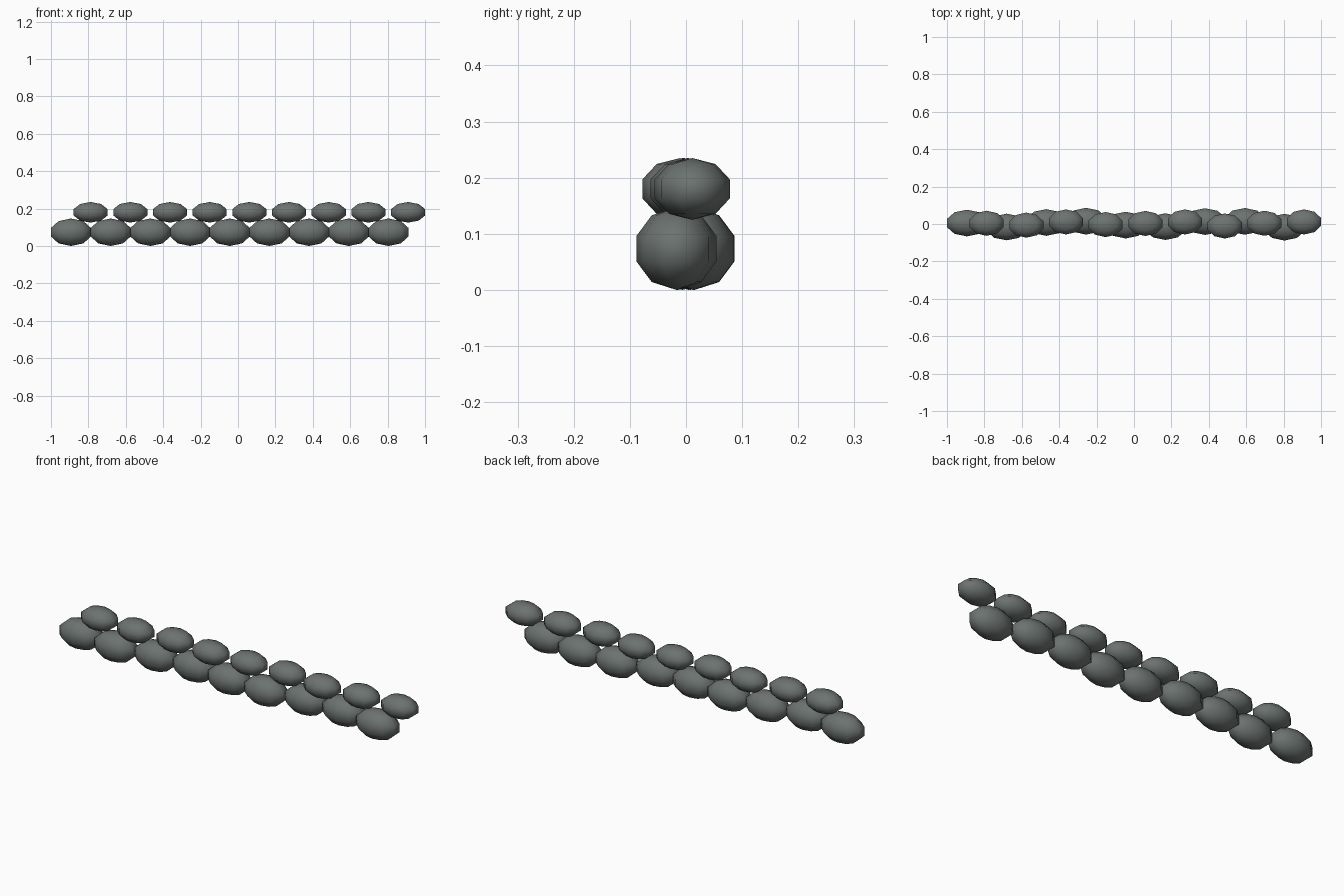
import bpy, bmesh
from mathutils import Matrix

if "Cube" in bpy.data.objects:
    bpy.data.objects.remove(bpy.data.objects["Cube"])

# one stone colour
stone = bpy.data.materials.new("dark_grey_stone")
stone.diffuse_color = (0.15, 0.17, 0.162, 1)
stone.use_nodes = True
stone.node_tree.nodes["Principled BSDF"].inputs["Base Color"].default_value = stone.diffuse_color

SPACING = 0.2122


def stone_row(name, start, z, radii, offsets):
    """A row of squashed low-poly stones, each nudged a little in y."""
    for i, y in enumerate(offsets):
        bm = bmesh.new()
        bmesh.ops.create_uvsphere(bm, u_segments=10, v_segments=5, radius=1,
                                  matrix=Matrix.Diagonal((*radii, 1)))
        for f in bm.faces:
            f.smooth = True
        mesh = bpy.data.meshes.new(name)
        bm.to_mesh(mesh)
        bm.free()
        mesh.materials.append(stone)
        ob = bpy.data.objects.new(f"{name}_{i + 1}", mesh)
        ob.location = (start + i * SPACING, y, z)
        bpy.context.collection.objects.link(ob)


# larger stones on the ground
stone_row("lower_stone", -0.893, 0.0735, (0.1185, 0.075, 0.0735),
          (0.005, -0.016, 0.008, 0.015, -0.006, -0.014, 0.013, 0.014, -0.017))

# smaller stones on top, shifted half a step
stone_row("upper_stone", -0.788, 0.18, (0.1005, 0.0705, 0.055),
          (0.004, -0.006, 0.011, -0.003, 0.003, 0.011, -0.0107, 0.004, 0.011))
